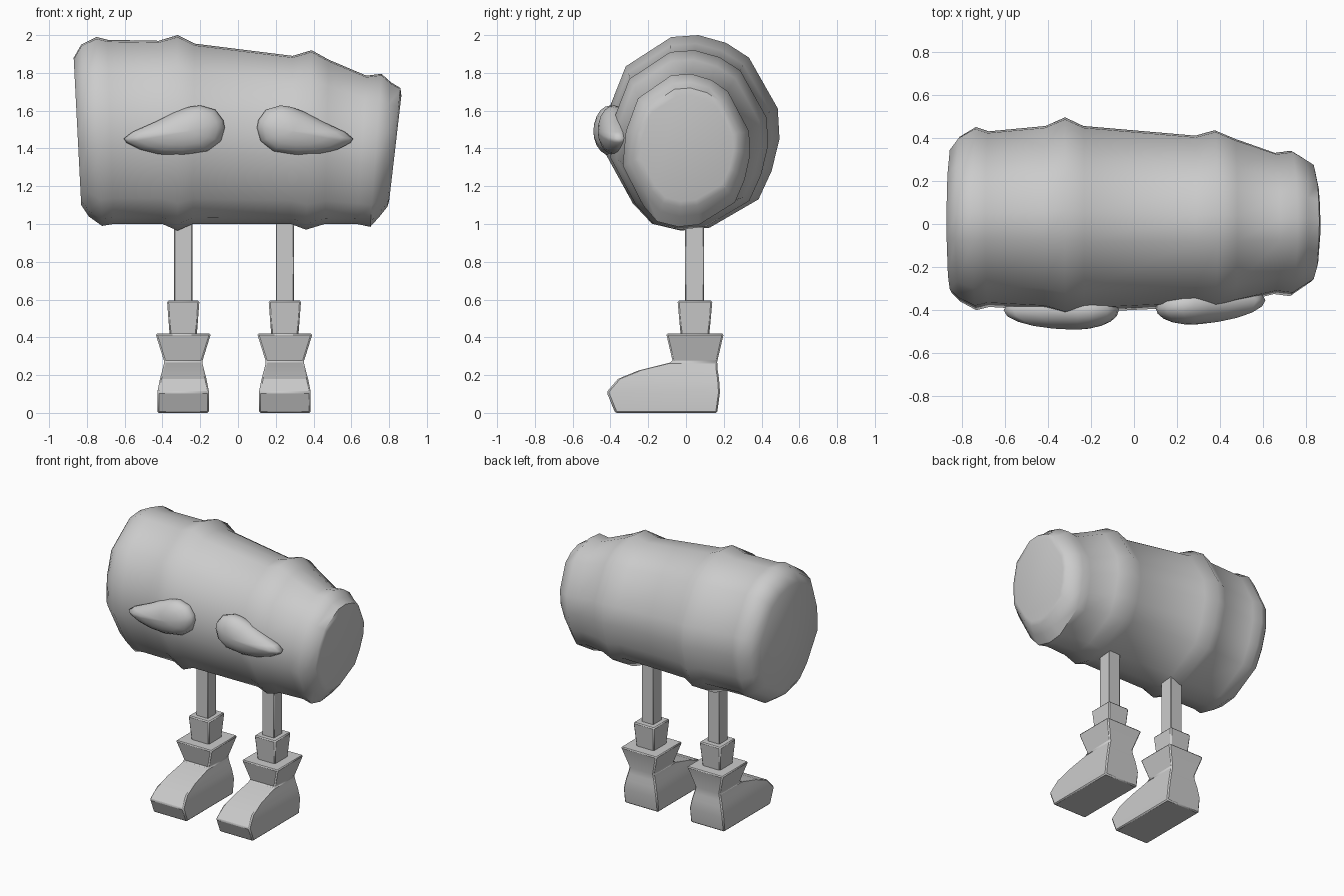
import bpy, bmesh
from math import cos, sin, pi, radians

if "Cube" in bpy.data.objects:
    bpy.data.objects.remove(bpy.data.objects["Cube"])


def loft(name, rings, angle, bevel=0.0):
    """Skin a list of equal-length point rings and cap both ends."""
    bm = bmesh.new()
    vs = [[bm.verts.new(p) for p in r] for r in rings]
    n = len(vs[0])
    for a, b in zip(vs, vs[1:]):
        for i in range(n):
            bm.faces.new((a[i], a[(i + 1) % n], b[(i + 1) % n], b[i]))
    bm.faces.new(vs[0])
    bm.faces.new(vs[-1])
    bmesh.ops.recalc_face_normals(bm, faces=bm.faces)
    me = bpy.data.meshes.new(name)
    bm.to_mesh(me)
    bm.free()
    ob = bpy.data.objects.new(name, me)
    bpy.context.collection.objects.link(ob)
    bpy.ops.object.select_all(action='DESELECT')
    ob.select_set(True)
    bpy.context.view_layer.objects.active = ob
    bpy.ops.object.shade_smooth_by_angle(angle=radians(angle))
    if bevel:
        m = ob.modifiers.new("bevel", 'BEVEL')
        m.width = bevel
        m.segments = 1
    return ob


# Barrel body: unit cross-section (y, z) swept through leaning rings
SECTION = [(.07, 1), (.39, .92), (.65, .77), (.98, .25), (1, -.06), (.91, -.39),
           (.76, -.68), (.2, -.97), (-.13, -1), (-.46, -.93), (-.68, -.72),
           (-1, -.2), (-.95, .25), (-.76, .68), (-.24, .98)]
# x top, z top, x bottom, z bottom, y back, y front
BODY = [(-.87, 1.88, -.83, 1.10, .35, -.32),
        (-.83, 1.95, -.79, 1.04, .405, -.36),
        (-.75, 1.99, -.72, .99, .45, -.40),
        (-.69, 1.975, -.66, 1.0, .43, -.385),
        (-.42, 1.97, -.40, 1.0, .455, -.40),
        (-.32, 2.0, -.32, .965, .495, -.43),
        (-.23, 1.955, -.24, 1.0, .455, -.41),
        (.29, 1.89, .28, 1.0, .41, -.385),
        (.39, 1.92, .36, .97, .435, -.40),
        (.48, 1.87, .46, 1.0, .395, -.37),
        (.68, 1.785, .63, 1.0, .33, -.325),
        (.76, 1.795, .70, .985, .34, -.335),
        (.81, 1.75, .75, 1.04, .31, -.30),
        (.86, 1.72, .79, 1.09, .28, -.27),
        (.865, 1.68, .80, 1.12, .25, -.24)]
rings = []
for xt, zt, xb, zb, yb, yf in BODY:
    rings.append([((xt + xb) / 2 + v * (xt - xb) / 2,
                   (yb + yf) / 2 + u * (yb - yf) / 2,
                   (zt + zb) / 2 + v * (zt - zb) / 2) for u, v in SECTION])
loft("barrel_body", rings, 50)

# Teardrop eyes: outline domed front and back
EYE = [(-.605, 1.452), (-.56, 1.487), (-.44, 1.54), (-.33, 1.595), (-.26, 1.62),
       (-.2, 1.628), (-.12, 1.605), (-.078, 1.55), (-.07, 1.51), (-.09, 1.44),
       (-.16, 1.385), (-.3, 1.363), (-.42, 1.37), (-.52, 1.395), (-.59, 1.43)]
for side in ("left", "right"):
    rings = []
    for k in range(11):
        t = -pi / 2 + pi * k / 10
        s, d = max(cos(t), .05), sin(t)
        ring = []
        for x, z in EYE:
            x, z = -.27 + (x + .27) * s, 1.49 + (z - 1.49) * s
            y = -.40 - .09 * d
            if side == "right":
                x = .61 - (x + .605) * .953
                y += .025 + .07 * (x - .3)
            ring.append((x, y, z))
        rings.append(ring)
    loft("eye_" + side, rings, 80)

# Legs, collars and boots: rectangles stacked as z, y front, y back, half width
PARTS = {
    "leg": [(.5, -.005, .095, .048), (1.06, -.005, .095, .048)],
    "ankle_collar": [(.40, -.027, .122, .071), (.595, -.045, .14, .086)],
    "boot": [(0, -.375, .165, .137), (.11, -.42, .18, .137), (.18, -.36, .175, .123),
             (.225, -.25, .168, .111), (.27, -.07, .165, .1), (.42, -.105, .2, .147)]}
for side, cx in (("left", -.29), ("right", .248)):
    for part, levels in PARTS.items():
        rings = [[(cx - w, f, z), (cx + w, f, z), (cx + w, b, z), (cx - w, b, z)]
                 for z, f, b, w in levels]
        loft(part + "_" + side, rings, 20, .004 if part == "leg" else .008)
